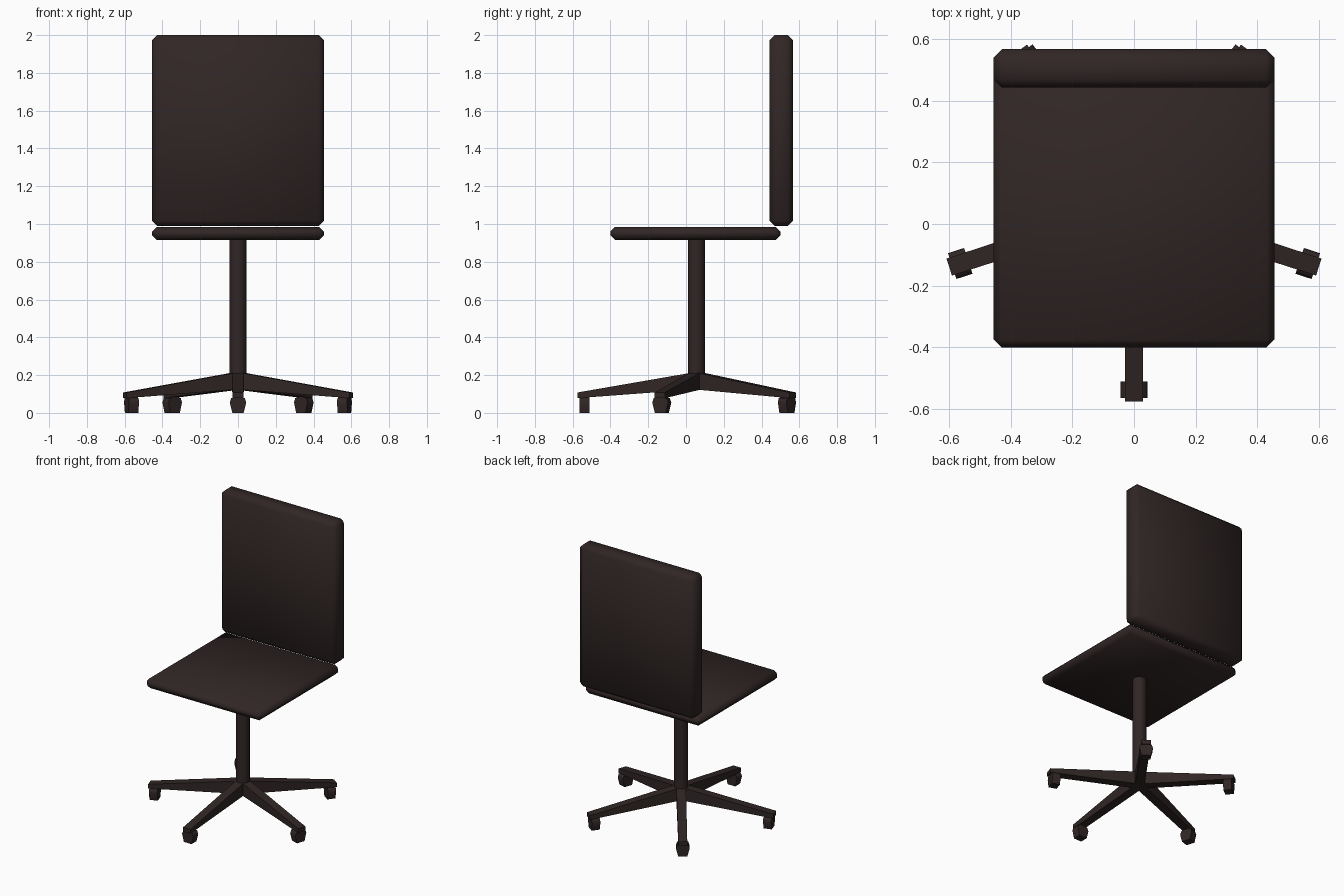
import bpy, bmesh, math
from mathutils import Matrix, Vector

if "Cube" in bpy.data.objects:
    bpy.data.objects.remove(bpy.data.objects["Cube"])

mat = bpy.data.materials.new("dark brown")
mat.diffuse_color = (0.03, 0.019, 0.0185, 1)
mat.use_nodes = True
mat.node_tree.nodes["Principled BSDF"].inputs["Base Color"].default_value = mat.diffuse_color
CY = 0.055  # y of the column axis


def finish(name, bm, angle=50):
    bmesh.ops.recalc_face_normals(bm, faces=bm.faces)
    me = bpy.data.meshes.new(name)
    bm.to_mesh(me)
    bm.free()
    me.materials.append(mat)
    ob = bpy.data.objects.new(name, me)
    bpy.context.collection.objects.link(ob)
    bpy.ops.object.select_all(action='DESELECT')
    ob.select_set(True)
    bpy.context.view_layer.objects.active = ob
    bpy.ops.object.shade_smooth_by_angle(angle=math.radians(angle))
    return ob


def cushion(name, lo, hi, bevel):
    lo, hi = Vector(lo), Vector(hi)
    bm = bmesh.new()
    bmesh.ops.create_cube(bm, size=1)
    bmesh.ops.scale(bm, vec=hi - lo, verts=bm.verts)
    bmesh.ops.translate(bm, vec=(lo + hi) / 2, verts=bm.verts)
    bmesh.ops.bevel(bm, geom=bm.edges[:], offset=bevel, segments=1,
                    affect='EDGES', profile=0.5)
    return finish(name, bm)


def loft(name, rings, spin, angle):
    """Bridge closed rings of equal length, cap the ends, turn about the column."""
    bm = bmesh.new()
    loops = [[bm.verts.new(p) for p in r] for r in rings]
    n = len(loops[0])
    for a, b in zip(loops, loops[1:]):
        for i in range(n):
            j = (i + 1) % n
            bm.faces.new((a[i], a[j], b[j], b[i]))
    bm.faces.new(loops[0])
    bm.faces.new(loops[-1])
    bm.transform(Matrix.Translation((0, CY, 0)) @ Matrix.Rotation(spin, 4, 'Z'))
    return finish(name, bm, angle)


# seat and backrest
cushion("seat", (-0.455, -0.40, 0.915), (0.455, 0.50, 0.985), 0.025)
cushion("backrest", (-0.455, 0.442, 0.99), (0.455, 0.567, 2.0), 0.027)

# central column
bm = bmesh.new()
bmesh.ops.create_cone(bm, cap_ends=True, segments=16, radius1=0.045, radius2=0.045,
                      depth=0.80, matrix=Matrix.Translation((0, CY, 0.53)))
finish("column", bm)


# five tapered legs, each with a caster whose axle points outward
def leg_ring(r, w, z0, z1):
    return [(-w, -r, z0), (w, -r, z0), (w, -r, z1), (-w, -r, z1)]


half = [(0.03, 0.0), (0.044, 0.055), (0.036, 0.078)]
wheel = half + [(0, 0.088)] + [(-x, z) for x, z in reversed(half)]
for k in range(5):
    a = k * math.tau / 5
    loft(f"leg_{k}", [leg_ring(0.0, 0.031, 0.125, 0.217),
                      leg_ring(0.63, 0.029, 0.078, 0.108)], a, 50)
    loft(f"caster_{k}", [[(x, -r, z) for x, z in wheel] for r in (0.565, 0.62)], a, 60)
